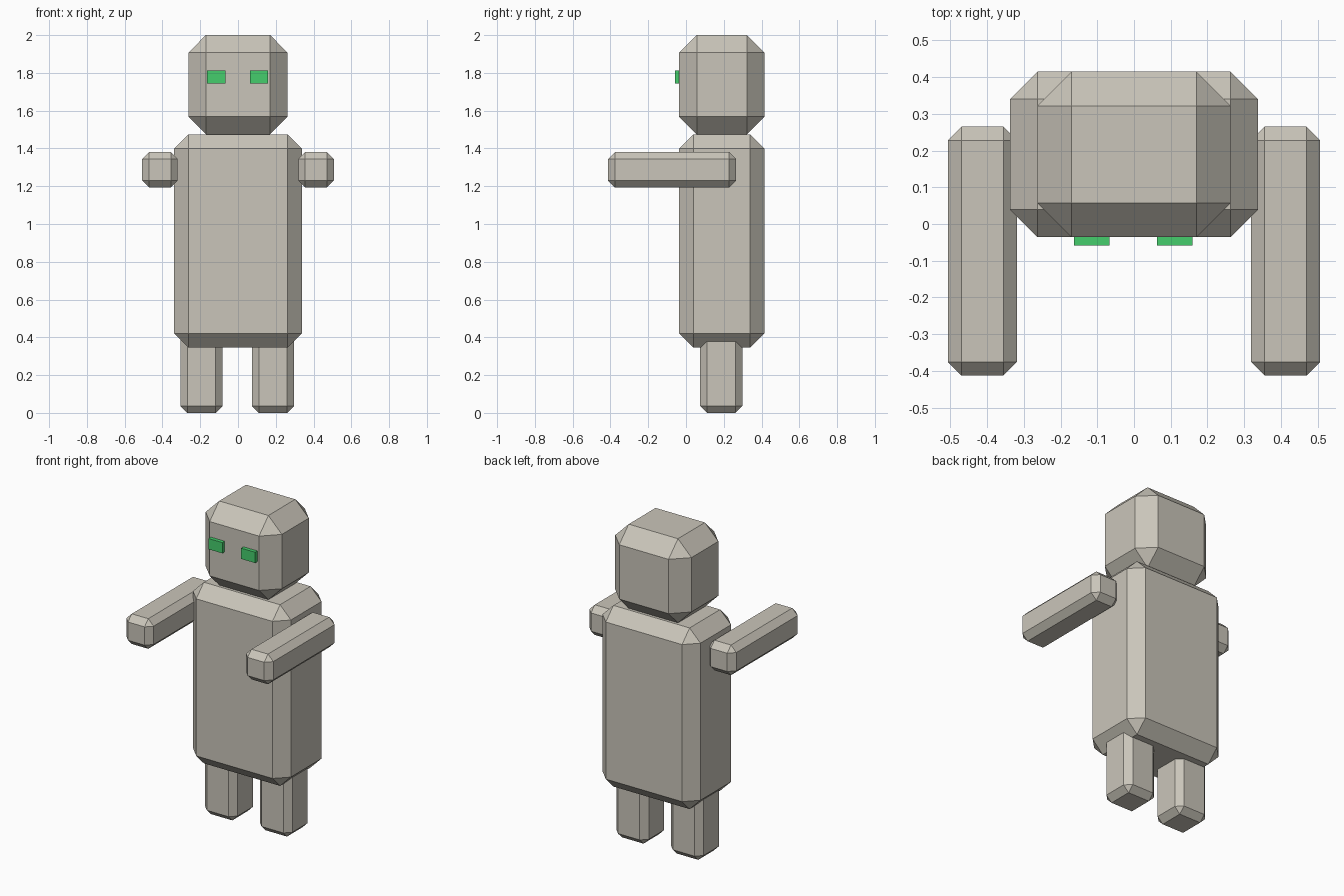
import bpy
from mathutils import Vector

cube = bpy.data.objects.get("Cube")
if cube:
    bpy.data.objects.remove(cube, do_unlink=True)


def flat_material(name, colour):
    mat = bpy.data.materials.new(name)
    mat.use_nodes = True
    mat.diffuse_color = (*colour, 1)
    bsdf = mat.node_tree.nodes["Principled BSDF"]
    bsdf.inputs["Base Color"].default_value = (*colour, 1)
    bsdf.inputs["Roughness"].default_value = 0.8
    return mat


stone = flat_material("warm grey", (0.59, 0.56, 0.49))
green = flat_material("bright green", (0.06, 0.61, 0.15))


def chamfered_box(name, low, high, chamfer, mat):
    """Box between two corners, with a single flat chamfer on all edges."""
    low, high = Vector(low), Vector(high)
    bpy.ops.mesh.primitive_cube_add(size=1, location=(low + high) / 2)
    obj = bpy.context.object
    obj.name = name
    obj.data.name = name
    obj.scale = high - low
    bpy.ops.object.transform_apply(location=False, rotation=False, scale=True)
    obj.data.materials.append(mat)
    if chamfer:
        bevel = obj.modifiers.new("chamfer", "BEVEL")
        bevel.width = chamfer
        bevel.segments = 1
        bevel.limit_method = "NONE"
    return obj


# Torso and head
chamfered_box("torso", (-0.338, -0.036, 0.345), (0.338, 0.415, 1.475), 0.075, stone)
chamfered_box("head", (-0.263, -0.036, 1.475), (0.263, 0.415, 2.0), 0.093, stone)

# Limbs and eyes, one of each per side
for side, s in (("left", 1), ("right", -1)):
    def pair(part, centre, width, y, z, chamfer, mat):
        x = s * centre
        chamfered_box(f"{side}_{part}", (x - width / 2, y[0], z[0]),
                      (x + width / 2, y[1], z[1]), chamfer, mat)

    # Arms reach straight forward
    pair("arm", 0.413, 0.188, (-0.413, 0.265), (1.193, 1.381), 0.037, stone)
    # Legs run up into the torso
    pair("leg", 0.189 - 0.004 * s, 0.224, (0.075, 0.299), (0, 0.5), 0.037, stone)
    # Eyes stand proud of the face
    pair("eye", 0.113 - 0.002 * s, 0.096, (-0.059, -0.01), (1.745, 1.812), 0, green)
